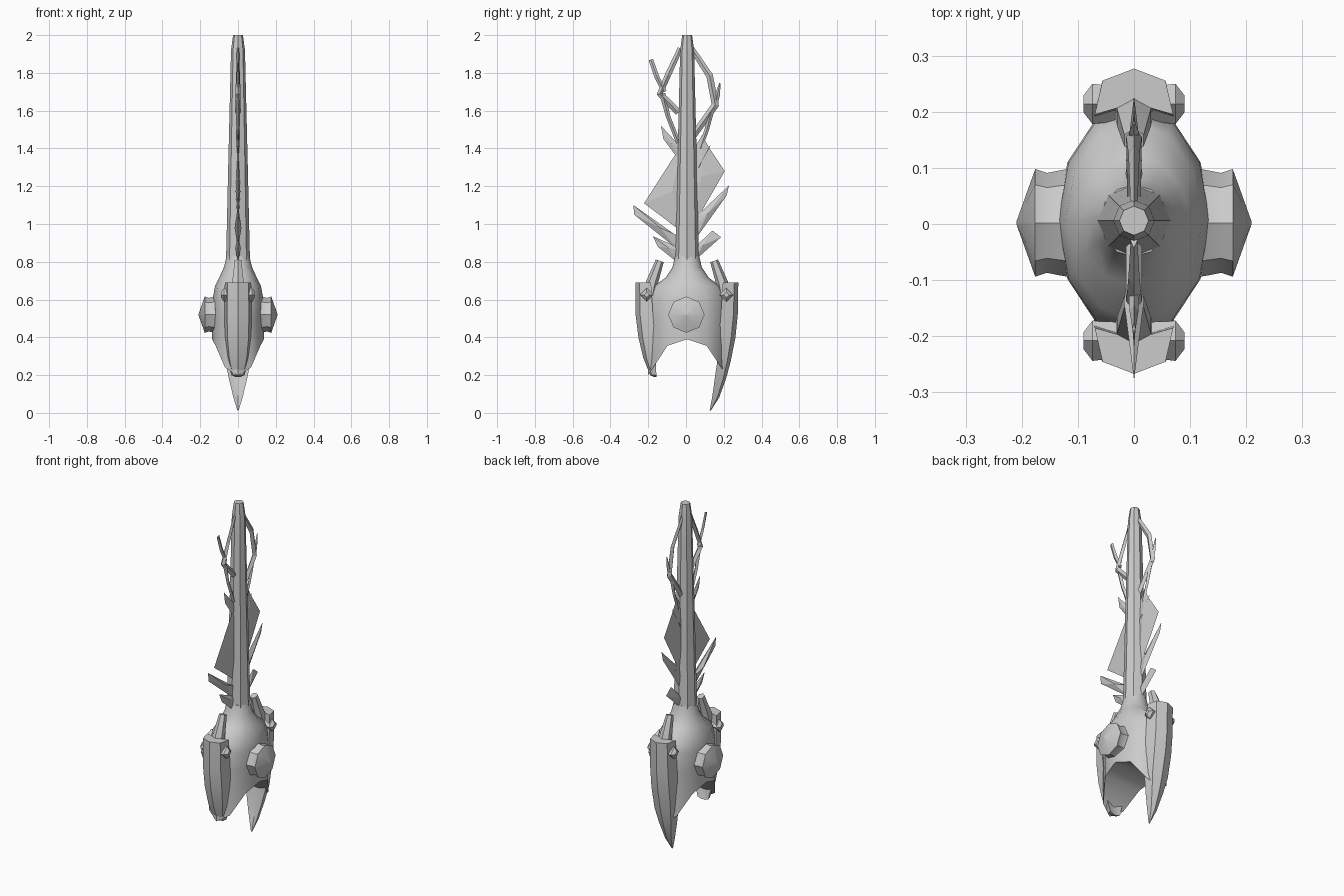
import bpy, math
from mathutils import Vector

if "Cube" in bpy.data.objects:
    bpy.data.objects.remove(bpy.data.objects["Cube"])

CY = 0.006  # shaft and body axis


def make(name, verts, faces, smooth=None):
    me = bpy.data.meshes.new(name)
    me.from_pydata([tuple(v) for v in verts], [], faces)
    ob = bpy.data.objects.new(name, me)
    bpy.context.collection.objects.link(ob)
    bpy.ops.object.select_all(action='DESELECT')
    ob.select_set(True)
    bpy.context.view_layer.objects.active = ob
    bpy.ops.object.mode_set(mode='EDIT')
    bpy.ops.mesh.select_all(action='SELECT')
    bpy.ops.mesh.normals_make_consistent(inside=False)
    bpy.ops.object.mode_set(mode='OBJECT')
    if smooth:
        bpy.ops.object.shade_smooth_by_angle(angle=math.radians(smooth))
    return ob


def loft(name, rings, smooth=None):
    n = len(rings[0])
    verts = [v for r in rings for v in r]
    faces = [(k * n + i, k * n + (i + 1) % n, (k + 1) * n + (i + 1) % n, (k + 1) * n + i)
             for k in range(len(rings) - 1) for i in range(n)]
    faces += [tuple(range(n))[::-1], tuple(range((len(rings) - 1) * n, len(rings) * n))]
    return make(name, verts, faces, smooth)


def oval(n, rx, ry, z):
    return [(rx * math.cos(2 * math.pi * i / n), CY + ry * math.sin(2 * math.pi * i / n), z)
            for i in range(n)]


# Long tapered shaft
loft("shaft", [oval(8, r, r, z) for r, z in
               [(.068, .76), (.062, .86), (.052, 1.3), (.041, 1.75), (.037, 1.92), (.026, 2.0)]], 40)

# Body: oval hull with an arched underside
rings = [oval(12, *p) for p in [(.06, .064, .83), (.075, .078, .77), (.1, .115, .715),
                                (.122, .178, .67), (.135, .205, .60), (.137, .208, .50)]]
bottom = []
for x, y, z in rings[-1]:
    d = abs(y - CY)
    bottom.append((x, y, .39 - (.035 * d / .104 if d < .104 else .035 + .115 * (d - .104) / .076)))
rings.append(bottom)
verts = [v for r in rings for v in r]
faces = [(k * 12 + i, k * 12 + (i + 1) % 12, k * 12 + 12 + (i + 1) % 12, k * 12 + 12 + i)
         for k in range(6) for i in range(12)]
# arch strips running across the hull
b = 72
faces += [(b + 2, b + 3, b + 4), (b + 1, b + 2, b + 4, b + 5), (b, b + 1, b + 5, b + 6),
          (b + 11, b, b + 6, b + 7), (b + 10, b + 11, b + 7, b + 8), (b + 10, b + 8, b + 9)]
faces.append(tuple(range(12)))
make("body", verts, faces, 40)


# Curved end shells: (z, outer y, inner y, half width)
def shell(name, s, prof):
    rings = []
    for z, o, i, w in prof:
        d = o - i
        rings.append([(0, s * o, z), (w * .8, s * (o - .26 * d), z), (w, s * i, z),
                      (0, s * (i + .25 * d), z), (-w, s * i, z), (-w * .8, s * (o - .26 * d), z)])
    loft(name, rings, 35)


shell("front_shell", -1, [(.69, .267, .185, .070), (.52, .267, .175, .072), (.40, .252, .165, .070),
                          (.29, .226, .16, .058), (.20, .19, .157, .035), (.19, .168, .157, .012)])
shell("back_shell", 1, [(.69, .277, .195, .070), (.52, .274, .185, .072), (.40, .262, .175, .072),
                        (.27, .236, .165, .066), (.18, .212, .152, .048), (.08, .175, .138, .024),
                        (.012, .131, .125, .003)])


# Side pods and small knobs, turned around the x axis
def turned(name, y, z, prof, n):
    for side, s in (("right", 1), ("left", -1)):
        loft(f"{side}_{name}", [[(s * x, y + r * math.cos(2 * math.pi * i / n),
                                  z + r * math.sin(2 * math.pi * i / n)) for i in range(n)]
                                for x, r in prof], 40)


turned("pod", CY - .004, .52, [(.09, .1), (.13, .094), (.155, .089), (.176, .096), (.209, .004)], 8)
for label, y in (("front_knob", -.208), ("back_knob", .214)):
    turned(label, y, .625, [(.03, .034), (.058, .034), (.074, .036), (.09, .015)], 4)


# Struts along a path in the y-z plane: (y, z, half width, half thickness)
def strut(name, pts, smooth=None, n=4):
    rings = []
    for k, (y, z, w, t) in enumerate(pts):
        a, c = pts[max(k - 1, 0)], pts[min(k + 1, len(pts) - 1)]
        d = Vector((c[0] - a[0], c[1] - a[1])).normalized()
        rings.append([(t * math.sin(2 * math.pi * i / n),
                       y - d.y * w * math.cos(2 * math.pi * i / n),
                       z + d.x * w * math.cos(2 * math.pi * i / n)) for i in range(n)])
    loft(name, rings, smooth)


# Horns on top of the end shells
strut("front_horn", [(-.195, .62, .034, .038), (-.18, .69, .032, .035), (-.139, .805, .022, .02)], 40, 6)
strut("back_horn", [(.205, .62, .034, .038), (.19, .69, .032, .035), (.149, .805, .022, .02)], 40, 6)

# Thorny loops near the tip
strut("front_loop", [(-.03, 1.93, .014, .006), (-.095, 1.79, .016, .010), (-.138, 1.69, .018, .014),
                     (-.04, 1.59, .018, .014)])
strut("front_loop_tail", [(-.125, 1.69, .016, .012), (-.095, 1.57, .012, .01), (-.04, 1.43, .012, .008)])
strut("front_thorn", [(-.186, 1.87, .012, .003), (-.155, 1.78, .013, .008), (-.115, 1.70, .012, .01)])
strut("back_loop", [(.03, 1.93, .014, .006), (.125, 1.785, .018, .010), (.155, 1.63, .02, .014),
                    (.04, 1.47, .018, .012)])
strut("back_thorn", [(.18, 1.745, .004, .002), (.165, 1.68, .014, .008), (.15, 1.61, .012, .01)])
strut("back_loop_tail", [(.135, 1.60, .014, .012), (.11, 1.50, .012, .008), (.075, 1.40, .01, .005)])


# Thin blades: outline in the y-z plane, slightly thicker in the middle
def blade(name, pts, t=.012):
    n = len(pts)
    cy, cz = sum(p[0] for p in pts) / n, sum(p[1] for p in pts) / n
    verts = [(0, y, z) for y, z in pts] + [(t, cy, cz), (-t, cy, cz)]
    make(name, verts, [(i, (i + 1) % n, n) for i in range(n)]
         + [((i + 1) % n, i, n + 1) for i in range(n)])


blade("front_large_blade", [(-.222, 1.11), (-.055, 1.37), (-.02, 1.43), (-.02, .97), (-.05, .98)])
blade("front_long_spine", [(-.278, 1.1), (-.275, 1.05), (-.05, .87), (-.02, .93), (-.06, .945)], .018)
blade("front_short_spine", [(-.175, .935), (-.15, .88), (-.05, .80), (-.02, .86), (-.06, .885)], .015)
blade("front_spike", [(-.132, 1.52), (-.12, 1.45), (-.03, 1.33), (-.02, 1.40)], .008)
blade("back_large_blade", [(.085, 1.47), (.125, 1.4), (.205, 1.28), (.045, 1.0), (.02, 1.0), (.02, 1.36)])
blade("back_spike", [(.13, 1.42), (.11, 1.36), (.03, 1.2), (.02, 1.27)], .010)
blade("back_long_spine", [(.228, 1.205), (.215, 1.15), (.05, .92), (.02, .96), (.055, 1.04)], .014)
blade("back_short_spine", [(.14, .965), (.185, .93), (.05, .81), (.02, .85), (.055, .885)], .015)
